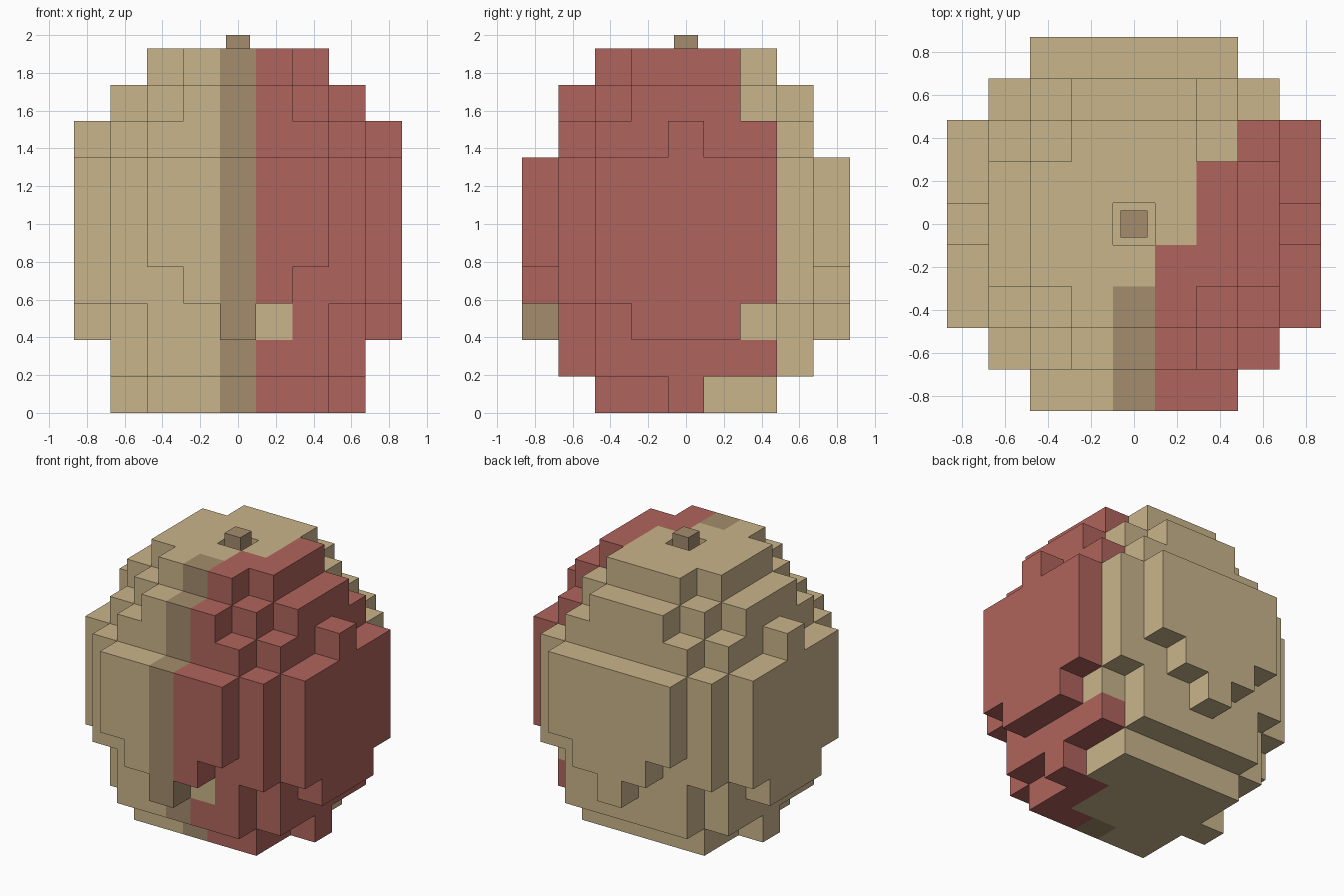
import bpy, bmesh
from mathutils import Vector

if "Cube" in bpy.data.objects:
    bpy.data.objects.remove(bpy.data.objects["Cube"])

V = 0.193  # block size
TAN, RED, BROWN = 0, 1, 2


def material(name, r, g, b):
    lin = [(c / 255 / 12.92) if c < 11 else ((c / 255 + 0.055) / 1.055) ** 2.4 for c in (r, g, b)]
    m = bpy.data.materials.new(name)
    m.diffuse_color = (*lin, 1)
    m.use_nodes = True
    m.node_tree.nodes["Principled BSDF"].inputs["Base Color"].default_value = m.diffuse_color
    return m


mats = [material("tan", 201, 181, 139), material("red", 176, 100, 92), material("brown", 163, 140, 108)]


def solid(i, j, k):
    """True where the rounded block body is filled."""
    a, b = abs(i), abs(j)
    if k < 0 or k > 9:
        return False
    if k == 0:                                   # foot with two side nubs
        return (a <= 2 and b <= 2) or (a == 3 and b == 0)
    if k == 9:                                   # cap with stem recess
        return a <= 2 and b <= 2 and 0 < a + b <= 3
    if a <= 3 and b <= 3:                        # core, corners trimmed
        if k == 8:
            return a + b <= 4
        return 3 <= k <= 6 or a + b < 6
    side = {2: 1, 3: 2, 4: 2, 5: 2, 6: 2, 7: 0}.get(k, -1)   # left/right bulges
    face = {2: 0, 3: 1, 4: 2, 5: 2, 6: 2}.get(k, -1)         # front/back bulges
    return (a == 4 and b <= side) or (b == 4 and a <= face)


def colour(i, j, k):
    """Brown front seam, red right-front side, tan elsewhere."""
    if (i, j, k) in ((1, -3, 2), (3, 2, 2)):     # two odd patches
        return TAN
    if i == 0 and j <= -2:
        return BROWN
    if k == 0:
        first = 1 if j <= -2 else 2 if j <= 0 else 9
    else:
        first = 1 if j <= -1 else 2 if j <= 1 else 3 if j == 2 else 9
    return RED if i >= first else TAN


def finish(bm, name, materials):
    me = bpy.data.meshes.new(name)
    bm.to_mesh(me)
    bm.free()
    for m in materials:
        me.materials.append(m)
    ob = bpy.data.objects.new(name, me)
    bpy.context.collection.objects.link(ob)
    return ob


# Body: outer skin of the block grid
bm = bmesh.new()
verts = {}


def vert(p):
    key = tuple(round(c * 2) for c in p)
    if key not in verts:
        verts[key] = bm.verts.new(Vector(p) * V)
    return verts[key]


for i in range(-4, 5):
    for j in range(-4, 5):
        for k in range(10):
            if not solid(i, j, k):
                continue
            c = Vector((i, j, k + 0.5))
            for axis in range(3):
                for s in (-1, 1):
                    n = Vector((0, 0, 0))
                    n[axis] = s
                    if solid(i + int(n.x), j + int(n.y), k + int(n.z)):
                        continue
                    u = Vector((0, 0, 0))
                    u[(axis + 1) % 3] = 0.5
                    w = n.cross(u)
                    m = c + n * 0.5
                    f = bm.faces.new([vert(m + p) for p in (-u - w, u - w, u + w, -u + w)])
                    f.material_index = colour(i, j, k)
finish(bm, "body", mats)

# Stem: small post standing in the top recess
bm = bmesh.new()
bmesh.ops.create_cube(bm, size=1)
bmesh.ops.scale(bm, vec=(0.126, 0.126, 2.0 - 9 * V), verts=bm.verts)
bmesh.ops.translate(bm, vec=(0, 0, (2.0 + 9 * V) / 2), verts=bm.verts)
finish(bm, "stem", [mats[BROWN]])
